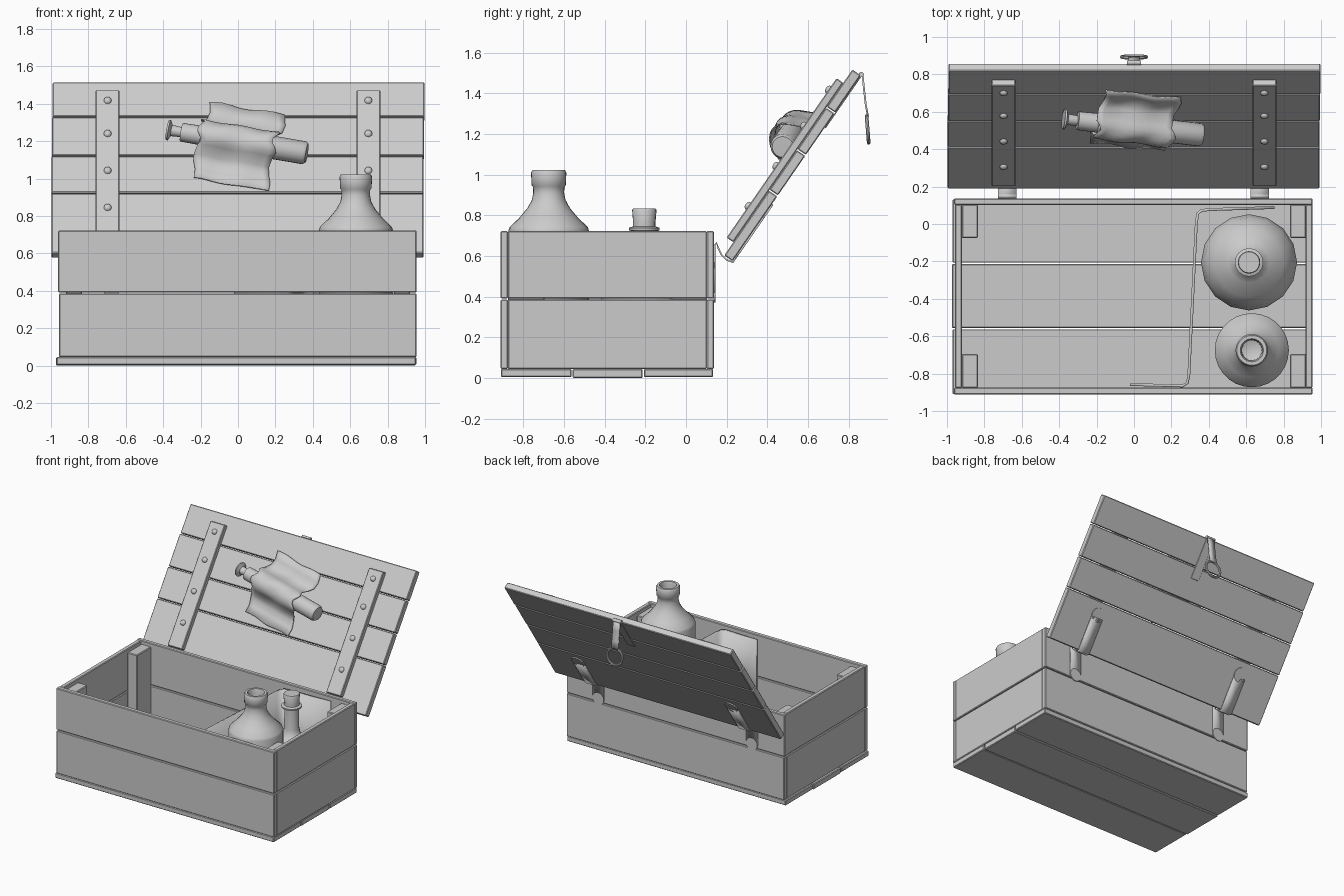
import bpy, bmesh, math, random
from mathutils import Matrix, Vector as V

if "Cube" in bpy.data.objects:
    bpy.data.objects.remove(bpy.data.objects["Cube"])

random.seed(4)
ANG = math.radians(55.4)
# lid frame: local x, y = up along the lid, z = out of its inner face
LID = Matrix.Translation((0, .186, .60)) @ Matrix.Rotation(ANG, 4, 'X')
I = Matrix.Identity(4)


def make(name, bm, mat=I, smooth=None):
    bmesh.ops.recalc_face_normals(bm, faces=bm.faces)
    me = bpy.data.meshes.new(name)
    bm.to_mesh(me)
    bm.free()
    ob = bpy.data.objects.new(name, me)
    bpy.context.collection.objects.link(ob)
    ob.matrix_world = mat
    if smooth:
        bpy.ops.object.select_all(action='DESELECT')
        ob.select_set(True)
        bpy.context.view_layer.objects.active = ob
        bpy.ops.object.shade_smooth_by_angle(angle=math.radians(smooth))
    return ob


def board(name, lo, hi, mat=I, bevel=.005):
    lo, hi = V(lo), V(hi)
    bm = bmesh.new()
    bmesh.ops.create_cube(bm, size=1)
    for v in bm.verts:
        v.co = V([(lo[i] + hi[i]) / 2 + v.co[i] * (hi[i] - lo[i]) for i in range(3)])
    ob = make(name, bm, mat)
    b = ob.modifiers.new("bevel", 'BEVEL')
    b.width, b.segments = bevel, 1
    return ob


def lathe(name, profile, segs, mat=I, smooth=40):
    bm = bmesh.new()
    rings = [[bm.verts.new((r * math.cos(2 * math.pi * k / segs), r * math.sin(2 * math.pi * k / segs), z))
              for k in range(segs)] for r, z in profile]
    for a, b in zip(rings, rings[1:]):
        for k in range(segs):
            j = (k + 1) % segs
            bm.faces.new((a[k], a[j], b[j], b[k]))
    bmesh.ops.remove_doubles(bm, verts=bm.verts, dist=1e-5)
    return make(name, bm, mat, smooth)


def sheet(name, path, along, thick, mat=I, steps=1, ripple=None):
    """Sweep a path along a vector and thicken it."""
    bm = bmesh.new()
    rows = []
    for i in range(steps + 1):
        f = i / steps
        rows.append([bm.verts.new(V(p) + V(along) * f + (ripple(f, j) if ripple else V((0, 0, 0))))
                     for j, p in enumerate(path)])
    for a, b in zip(rows, rows[1:]):
        for j in range(len(path) - 1):
            bm.faces.new((a[j], a[j + 1], b[j + 1], b[j]))
    ob = make(name, bm, mat, 50)
    s = ob.modifiers.new("thickness", 'SOLIDIFY')
    s.thickness, s.offset = thick, 0
    return ob


# crate floor: three boards
for i, (y0, y1) in enumerate([(-.91, -.563), (-.557, -.213), (-.207, .132)]):
    dx = random.uniform(-.006, .006)
    board(f"floor_board_{i}", (-.968 + dx, y0, .004 * (i != 1)), (.955 + dx, y1, .045))

# crate walls: two boards high
for i, (z0, z1) in enumerate([(.045, .385), (.391, .722)]):
    d = .004 * i
    board(f"front_board_{i}", (-.958 - d, -.912, z0), (.955, -.875, z1))
    board(f"back_board_{i}", (-.958 - d, .102, z0), (.955, .137, z1))
    board(f"left_board_{i}", (-.957, -.876, z0), (-.920, .103, z1))
    board(f"right_board_{i}", (.918, -.876, z0), (.954, .103, z1))

# inner corner posts
for sx in (-1, 1):
    xs = sorted((sx * .92, sx * .835))
    for n, y0, y1 in (("front", -.876, -.695), ("back", -.075, .103)):
        board(f"{n}_post_{'right' if sx > 0 else 'left'}", (xs[0], y0, .045), (xs[1], y1, .695))

# lid boards
cuts = [0, .393, .635, .888, 1.116]
for i in range(4):
    d = random.uniform(-.004, .004)
    board(f"lid_board_{i}", (-.994 + d, cuts[i] + .003, -.05), (.994 + d, cuts[i + 1] - .003, 0), LID)

# lid battens with rivets, and strap hinges behind them
for side, x in (("left", -.697), ("right", .697)):
    board(f"batten_{side}", (x - .064, .082, 0), (x + .064, 1.034, .04), LID)
    for i, u in enumerate((.27, .51, .75, .965)):
        lathe(f"rivet_{side}_{i}", [(.021, 0), (.019, .008), (.011, .014), (0, .016)], 12,
              LID @ Matrix.Translation((x, u, .04)))
    hx = x - .025 if x > 0 else x + .02
    back = [LID @ V((hx - .05, u, -.054)) for u in (.0, .1, .27)]
    path = [V((hx - .05, y, z)) for y, z in ((.14, .42), (.14, .65), (.15, .665), (.158, .64),
                                             (.175, .605), (.2, .58))] + back
    sheet(f"hinge_{side}", path, (.1, 0, 0), .008)
    lathe(f"hinge_end_{side}", [(0, -.004), (.055, -.004), (.055, .004), (0, .004)], 16,
          LID @ Matrix.Translation((hx, .29, -.054)))
    lathe(f"hinge_foot_{side}", [(0, -.004), (.05, -.004), (.05, .004), (0, .004)], 16,
          Matrix.Translation((hx, .14, .42)) @ Matrix.Rotation(math.pi / 2, 4, 'X'))

# hasp: plate on the lid back, hanging strap and ring
board("hasp_plate", (-.035, .8, -.056), (.035, 1.116, -.05), LID, .002)
lathe("hasp_knuckle", [(0, -.038), (.013, -.038), (.013, .038), (0, .038)], 12,
      Matrix.Translation((0, .862, 1.492)) @ Matrix.Rotation(math.pi / 2, 4, 'Y'))
sheet("hasp_strap", [(-.03, .868, 1.49), (-.03, .875, 1.42), (-.03, .884, 1.34), (-.03, .895, 1.285)],
      (.06, 0, 0), .009)
bpy.ops.mesh.primitive_torus_add(major_radius=.066, minor_radius=.009, major_segments=24,
                                 minor_segments=8, location=(0, .893, 1.222),
                                 rotation=(math.pi / 2 + .08, 0, 0))
bpy.context.object.name = "hasp_ring"
bpy.ops.object.shade_smooth_by_angle()

# bent divider sheet
sheet("divider", [(.75, .088, .05), (.40, .077, .05), (.36, .072, .05), (.34, .055, .05), (.333, .0, .05),
                  (.293, -.81, .05), (.285, -.85, .05), (.26, -.866, .05), (-.02, -.858, .05)],
      (0, 0, .64), .015)

# wide-shouldered jar with open mouth
lathe("jar", [(0, .047), (.18, .047), (.196, .07), (.198, .725), (.192, .742), (.145, .787), (.105, .835),
              (.083, .875), (.076, .91), (.077, .94), (.084, .948), (.087, 1.01), (.08, 1.022),
              (.062, 1.022), (.055, 1.0), (.053, .88), (0, .86)], 28, Matrix.Translation((.63, -.675, 0)))

# round flask with long neck and stopper
lathe("flask", [(0, .047), (.12, .06), (.205, .12), (.25, .21), (.257, .27), (.24, .35), (.185, .425),
                (.11, .475), (.066, .51), (.055, .56), (.053, .72), (.074, .725), (.076, .738),
                (.056, .745), (.056, .77), (0, .77)], 16, Matrix.Translation((.615, -.205, 0)))
lathe("flask_stopper", [(0, .74), (.053, .74), (.06, .825), (.056, .832), (0, .832)], 20,
      Matrix.Translation((.615, -.205, 0)))

# plunger tube held on the lid; local z of the lathe runs along the tube
TILT = LID @ Matrix.Translation((0, .68, .066)) @ Matrix.Rotation(math.radians(-11.5), 4, 'Z')
lathe("plunger_tube", [(0, -.385), (.054, -.385), (.056, -.375), (.03, -.362), (.027, -.31), (.05, -.308),
                       (.052, -.2), (.062, -.19), (.062, .36), (.052, .375), (0, .376)], 20,
      TILT @ Matrix.Rotation(math.pi / 2, 4, 'Y'))

# cloth wrap draped over the tube
arc = [(.08 * math.cos(a), .08 * math.sin(a)) for a in [math.pi * k / 10 for k in range(1, 10)]]
cross = [(.25, -.05), (.19, -.058), (.14, -.056), (.105, -.035)] + arc + \
        [(-.105, -.035), (-.14, -.056), (-.19, -.058), (-.25, -.05)]


def crease(f, j):
    w = .006 * math.sin(9 * f + j * .8)
    return V((.015 * math.sin(j * 1.3), w if j in (0, 16) else 0, .006 + .006 * math.sin(11 * f + j * .5)))


sheet("cloth_wrap", [(-.205, y, z) for y, z in cross], (.41, 0, 0), .006, TILT, 12, crease)
